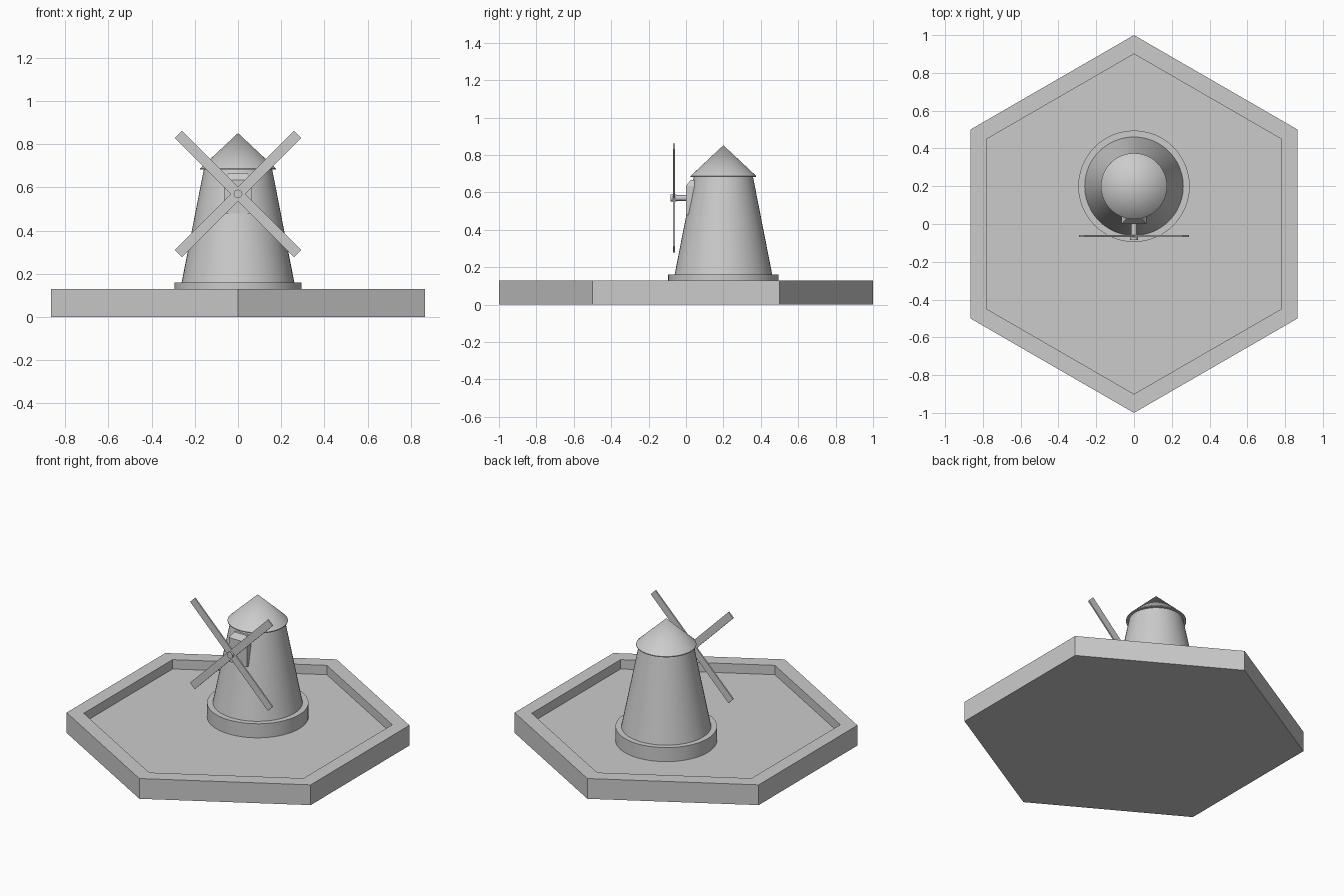
import bpy, bmesh, math
from mathutils import Matrix, Vector

if "Cube" in bpy.data.objects:
    bpy.data.objects.remove(bpy.data.objects["Cube"])

TY = 0.2      # tower axis position in y
HUB_Z = 0.57  # sail axis height


def make_object(name, bm, smooth=False):
    bmesh.ops.recalc_face_normals(bm, faces=bm.faces)
    mesh = bpy.data.meshes.new(name)
    bm.to_mesh(mesh)
    bm.free()
    ob = bpy.data.objects.new(name, mesh)
    bpy.context.collection.objects.link(ob)
    if smooth:
        bpy.ops.object.select_all(action='DESELECT')
        ob.select_set(True)
        bpy.context.view_layer.objects.active = ob
        bpy.ops.object.shade_smooth_by_angle(angle=math.radians(35))
    return ob


def lathe(name, profile, sides, y=0.0, start=0.0, smooth=True):
    """Closed solid from (radius, z) points; the end rings are capped."""
    bm = bmesh.new()
    rings = []
    for r, z in profile:
        if r == 0:
            rings.append([bm.verts.new((0, y, z))] * sides)
        else:
            rings.append([bm.verts.new((r * math.cos(start + math.tau * i / sides),
                                        y + r * math.sin(start + math.tau * i / sides), z))
                          for i in range(sides)])
    for a, b in zip(rings, rings[1:]):
        for i in range(sides):
            j = (i + 1) % sides
            bm.faces.new(list(dict.fromkeys((a[i], a[j], b[j], b[i]))))
    for ring in (rings[0], rings[-1]):
        if ring[0] is not ring[1]:
            bm.faces.new(ring)
    return make_object(name, bm, smooth)


def rod(name, radius, y0, y1, sides=16):
    """Cylinder along y at the sail axis."""
    bm = bmesh.new()
    mat = Matrix.Translation((0, (y0 + y1) / 2, HUB_Z)) @ Matrix.Rotation(math.pi / 2, 4, 'X')
    bmesh.ops.create_cone(bm, cap_ends=True, segments=sides, radius1=radius,
                          radius2=radius, depth=y1 - y0, matrix=mat)
    return make_object(name, bm, True)


# Hexagonal tray with a raised rim
lathe("hex_tray", [(1, 0), (1, 0.13), (0.9, 0.13), (0.9, 0.07)], 6,
      start=math.pi / 2, smooth=False)

# Round plinth, tapered tower and conical roof
lathe("plinth", [(0.295, 0.065), (0.295, 0.16)], 48, TY)
lathe("tower", [(0.262, 0.155), (0.157, 0.69)], 48, TY)
lathe("roof", [(0.175, 0.683), (0.175, 0.688), (0, 0.852)], 48, TY)

# Dormer holding the shaft, with sloped upper edges
bm = bmesh.new()
outline = [(-0.065, 0, 0.48), (0.065, 0, 0.48), (0.065, 0, 0.635),
           (0.043, 0.025, 0.667), (-0.043, 0.025, 0.667), (-0.065, 0, 0.635)]
front = [bm.verts.new(p) for p in outline]
back = [bm.verts.new((x, 0.12, z)) for x, _, z in outline]
bm.faces.new((front[0], front[1], front[2], front[5]))
bm.faces.new((front[5], front[2], front[3], front[4]))
bm.faces.new(back)
for i in range(6):
    j = (i + 1) % 6
    bm.faces.new((front[i], front[j], back[j], back[i]))
make_object("dormer", bm)

# Sail shaft and hub
rod("shaft", 0.015, -0.065, 0.02)
rod("hub", 0.02, -0.084, -0.052)

# Four sail arms as two crossed bars
for k, name in ((1, "sail_bar_rising"), (-1, "sail_bar_falling")):
    bm = bmesh.new()
    mat = (Matrix.Translation((0, -0.064, HUB_Z)) @ Matrix.Rotation(-k * math.pi / 4, 4, 'Y')
           @ Matrix.Diagonal((0.78, 0.009, 0.046, 1)))
    bmesh.ops.create_cube(bm, size=1, matrix=mat)
    make_object(name, bm)
